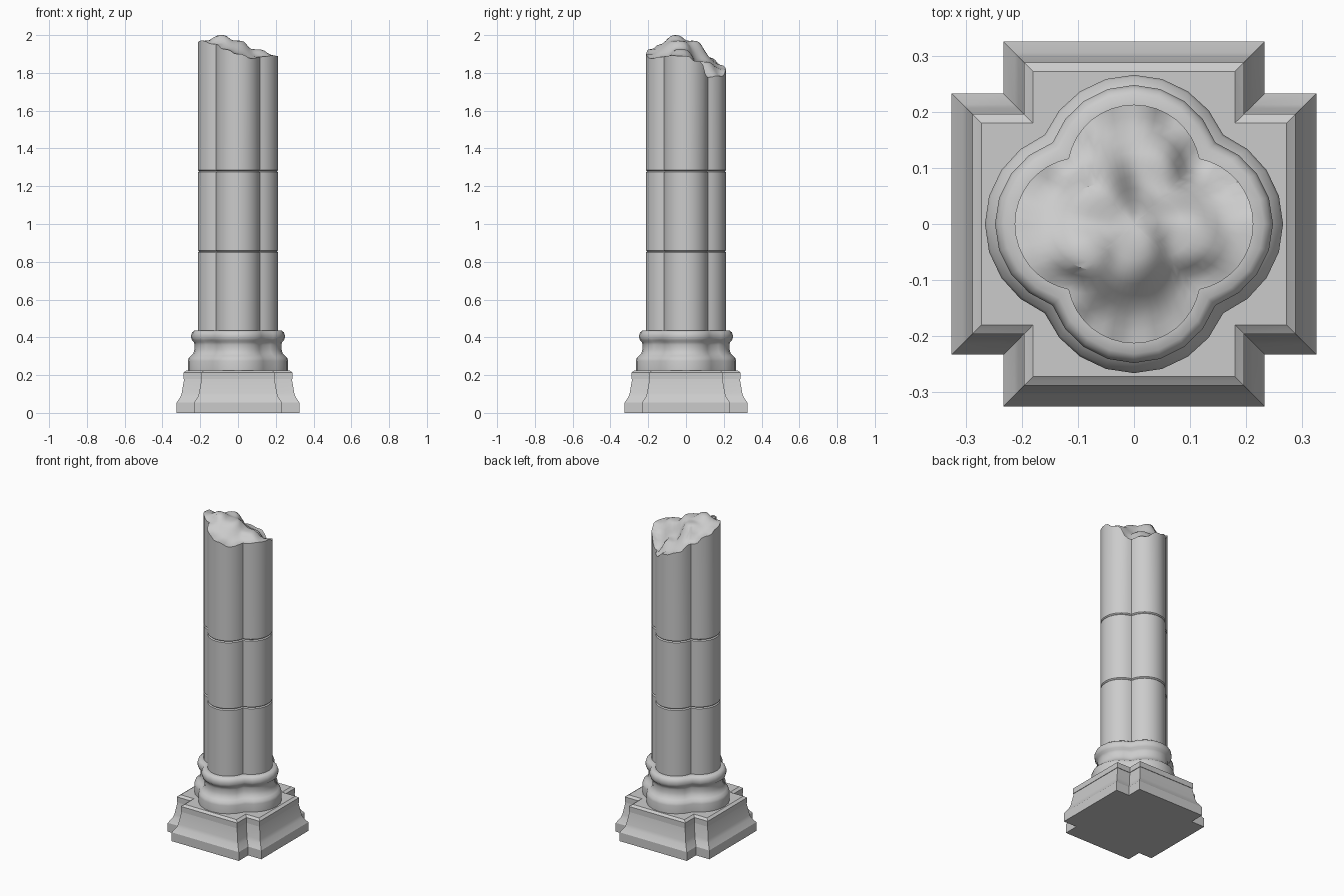
import bpy, bmesh, math
from mathutils import Vector

cube = bpy.data.objects.get("Cube")
if cube:
    bpy.data.objects.remove(cube, do_unlink=True)

stone = bpy.data.materials.new("grey stone")
stone.diffuse_color = (0.6, 0.6, 0.6, 1)
stone.use_nodes = True
bsdf = stone.node_tree.nodes["Principled BSDF"]
bsdf.inputs["Base Color"].default_value = (0.6, 0.6, 0.6, 1)
bsdf.inputs["Roughness"].default_value = 0.8

LOBE = 0.0937  # distance of each lobe centre from the axis


def quarter_turns(points):
    """Repeat a run of points around the axis four times."""
    out = []
    for _ in range(4):
        out += points
        points = [(-y, x) for x, y in points]
    return out


def quatrefoil(r, n):
    """Four arcs of radius r that meet in cusps on the diagonals."""
    cusp = (LOBE + math.sqrt(2 * r * r - LOBE * LOBE)) / 2
    half = math.atan2(cusp, cusp - LOBE)
    angles = [half * (2 * i / n - 1) for i in range(n)]
    return quarter_turns([(LOBE + r * math.cos(a), r * math.sin(a)) for a in angles])


def cross(reach):
    """Square with its corners notched; arm width follows the reach."""
    arm = reach - 0.092
    return quarter_turns([(reach, -arm), (reach, arm), (arm, arm)])


def ring(bm, outline, z):
    return [bm.verts.new((x, y, z)) for x, y in outline]


def bridge(bm, low, high):
    n = len(low)
    for i in range(n):
        j = (i + 1) % n
        bm.faces.new((low[i], low[j], high[j], high[i]))


def finish(name, bm, angle):
    bmesh.ops.recalc_face_normals(bm, faces=bm.faces[:])
    mesh = bpy.data.meshes.new(name)
    bm.to_mesh(mesh)
    bm.free()
    mesh.materials.append(stone)
    obj = bpy.data.objects.new(name, mesh)
    bpy.context.collection.objects.link(obj)
    bpy.ops.object.select_all(action="DESELECT")
    obj.select_set(True)
    bpy.context.view_layer.objects.active = obj
    bpy.ops.object.shade_smooth_by_angle(angle=math.radians(angle))


def stack(name, outline, profile, angle):
    """Solid made of outlines stacked along a (size, height) profile."""
    bm = bmesh.new()
    rings = [ring(bm, outline(size), z) for size, z in profile]
    for low, high in zip(rings, rings[1:]):
        bridge(bm, low, high)
    bm.faces.new(rings[0][::-1])
    bm.faces.new(rings[-1])
    finish(name, bm, angle)


# Notched plinth and the thin slab on it
stack("plinth", cross,
      [(0.325, 0), (0.325, 0.055), (0.305, 0.085), (0.298, 0.105), (0.285, 0.18)], 20)
stack("plinth_slab", cross,
      [(0.288, 0.18), (0.288, 0.214), (0.280, 0.219), (0.272, 0.225)], 20)

# Moulded foot of the column
stack("base_moulding", lambda r: quatrefoil(r, 8),
      [(0.172, 0.225), (0.172, 0.275), (0.168, 0.29), (0.155, 0.302), (0.143, 0.315),
       (0.137, 0.335), (0.136, 0.36), (0.140, 0.375), (0.150, 0.385), (0.154, 0.398),
       (0.154, 0.412), (0.149, 0.427), (0.138, 0.435), (0.119, 0.437)], 50)

# Heights of the broken top: x, y, z
BREAK = [(-0.12, -0.12, 1.95), (-0.07, -0.2, 1.925), (0, -0.213, 1.90), (0.08, -0.19, 1.876),
         (0.12, -0.12, 1.885), (0.21, 0, 1.89), (0.2, 0.06, 1.86), (0.12, 0.12, 1.775),
         (0.08, 0.2, 1.78), (0, 0.213, 1.82), (-0.08, 0.2, 1.84), (-0.12, 0.12, 1.88),
         (-0.2, 0.06, 1.93), (-0.213, 0, 1.96), (-0.2, -0.06, 1.97), (-0.09, -0.06, 2.0),
         (0, -0.04, 1.97), (0.1, -0.03, 1.925), (-0.07, 0.04, 1.97), (0.04, 0.1, 1.86)]


def break_height(x, y):
    """Blend of the nearby break heights."""
    total = weight = 0
    for px, py, pz in BREAK:
        w = 1 / ((x - px) ** 2 + (y - py) ** 2 + 0.0006) ** 2
        total += w * pz
        weight += w
    return total / weight


# Clustered shaft with two joint grooves and a rough broken top
bm = bmesh.new()
R, N = 0.119, 16
levels = [(R, 0.43)]
for joint in (0.855, 1.28):
    levels += [(R, joint - 0.006), (R - 0.006, joint), (R, joint + 0.006)]
rings = [ring(bm, quatrefoil(r, N), z) for r, z in levels]
edge = quatrefoil(R, N)
STEPS = 10
for k in range(STEPS):
    f = 1 - k / STEPS
    rings.append([bm.verts.new((x * f, y * f, break_height(x * f, y * f))) for x, y in edge])
for low, high in zip(rings, rings[1:]):
    bridge(bm, low, high)
bm.faces.new(rings[0][::-1])
tip = bm.verts.new((0, 0, break_height(0, 0)))
for i, v in enumerate(rings[-1]):
    bm.faces.new((v, rings[-1][(i + 1) % len(edge)], tip))

# Bring the highest point of the break to full height
peak = max(bm.verts, key=lambda v: v.co.z).co.z
for v in bm.verts:
    if v.co.z > 1.9:
        v.co.z = 1.9 + (v.co.z - 1.9) * 0.1 / (peak - 1.9)
finish("broken_shaft", bm, 35)
